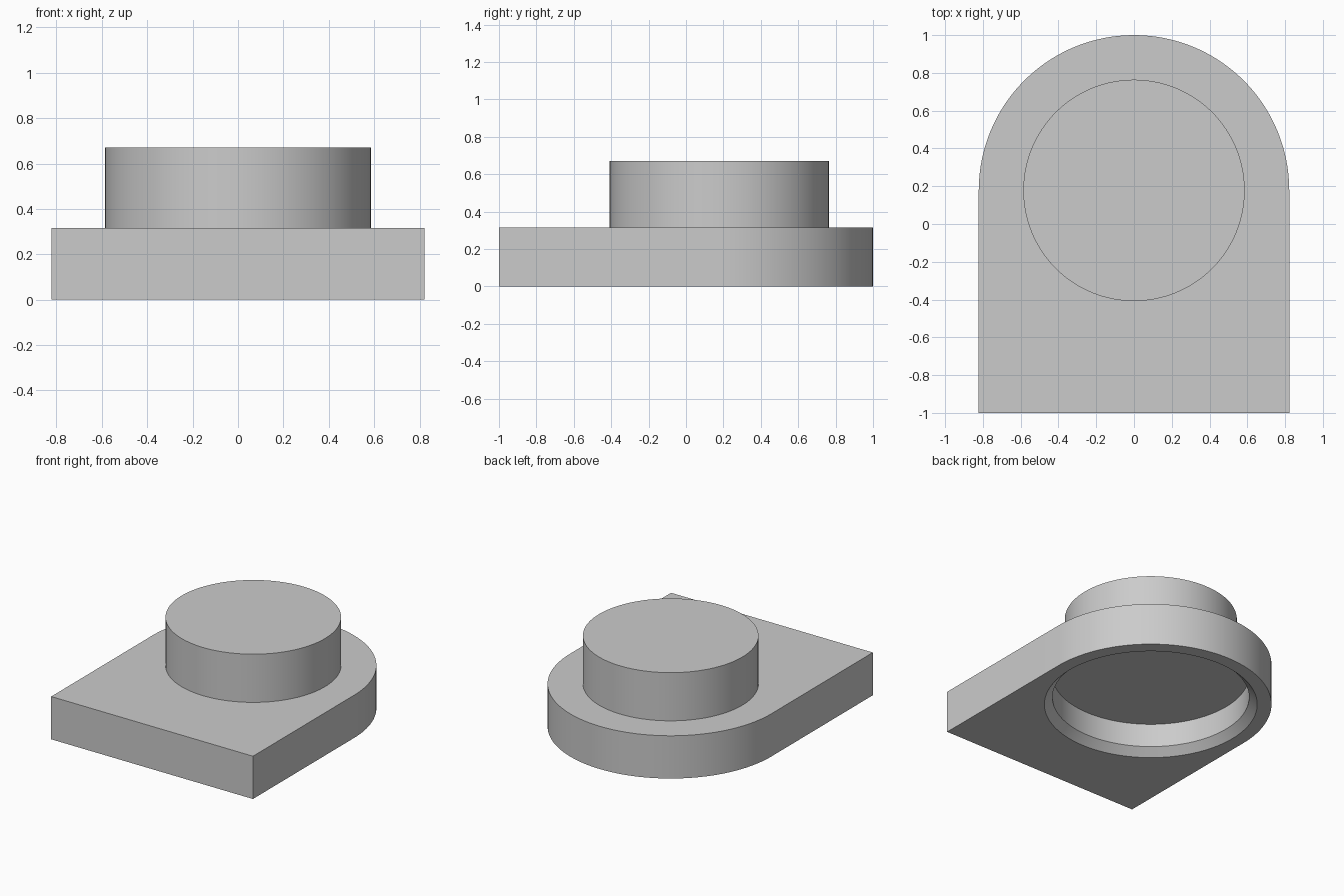
import bpy, bmesh, math

cube = bpy.data.objects.get("Cube")
if cube:
    bpy.data.objects.remove(cube, do_unlink=True)

RADIUS = 0.822            # rounded end of the plate
CENTRE_Y = 1 - RADIUS     # shared axis of boss, recess and rounded end
PLATE_H, TOP = 0.315, 0.67
SEGMENTS = 128

grey = bpy.data.materials.new("plain_grey")
grey.use_nodes = True
colour = (0.6, 0.6, 0.6, 1)
grey.diffuse_color = colour
grey.node_tree.nodes["Principled BSDF"].inputs["Base Color"].default_value = colour


def add_object(name, bm):
    bmesh.ops.recalc_face_normals(bm, faces=bm.faces)
    mesh = bpy.data.meshes.new(name)
    bm.to_mesh(mesh)
    bm.free()
    mesh.materials.append(grey)
    obj = bpy.data.objects.new(name, mesh)
    bpy.context.collection.objects.link(obj)
    return obj


def stack(name, rings):
    """Closed solid from stacked (radius, z) circles on the shared axis."""
    bm = bmesh.new()
    loops = []
    for r, z in rings:
        angles = [2 * math.pi * i / SEGMENTS for i in range(SEGMENTS)]
        loops.append([bm.verts.new((r * math.cos(a), CENTRE_Y + r * math.sin(a), z))
                      for a in angles])
    for low, high in zip(loops, loops[1:]):
        for i in range(SEGMENTS):
            j = (i + 1) % SEGMENTS
            bm.faces.new((low[i], low[j], high[j], high[i]))
    bm.faces.new(loops[0])
    bm.faces.new(loops[-1])
    return add_object(name, bm)


# Plate: square front, semicircular back
bm = bmesh.new()
half = SEGMENTS // 2
outline = [(-RADIUS, -1), (RADIUS, -1)]
outline += [(RADIUS * math.cos(math.pi * i / half),
             CENTRE_Y + RADIUS * math.sin(math.pi * i / half)) for i in range(half + 1)]
base = bm.faces.new([bm.verts.new((x, y, 0)) for x, y in outline])
extruded = bmesh.ops.extrude_face_region(bm, geom=[base])["geom"]
bmesh.ops.translate(bm, vec=(0, 0, PLATE_H),
                    verts=[v for v in extruded if isinstance(v, bmesh.types.BMVert)])
plate = add_object("plate_with_boss", bm)

# Round boss on top, and chamfered recess cut from below
boss = stack("boss_helper", [(0.586, 0.27), (0.586, TOP)])
recess = stack("recess_cutter", [(0.775, -0.05), (0.67, 0.055), (0.67, 0.23)])
for helper, operation in ((boss, 'UNION'), (recess, 'DIFFERENCE')):
    helper.hide_render = True
    helper.hide_set(True)
    mod = plate.modifiers.new(helper.name, 'BOOLEAN')
    mod.operation = operation
    mod.solver = 'EXACT'
    mod.object = helper

# Apply the cuts, then remove the helpers
bpy.ops.object.select_all(action='DESELECT')
plate.select_set(True)
bpy.context.view_layer.objects.active = plate
for mod in list(plate.modifiers):
    bpy.ops.object.modifier_apply(modifier=mod.name)
for helper in (boss, recess):
    bpy.data.objects.remove(helper, do_unlink=True)
bpy.ops.object.shade_smooth_by_angle(angle=math.radians(30))
